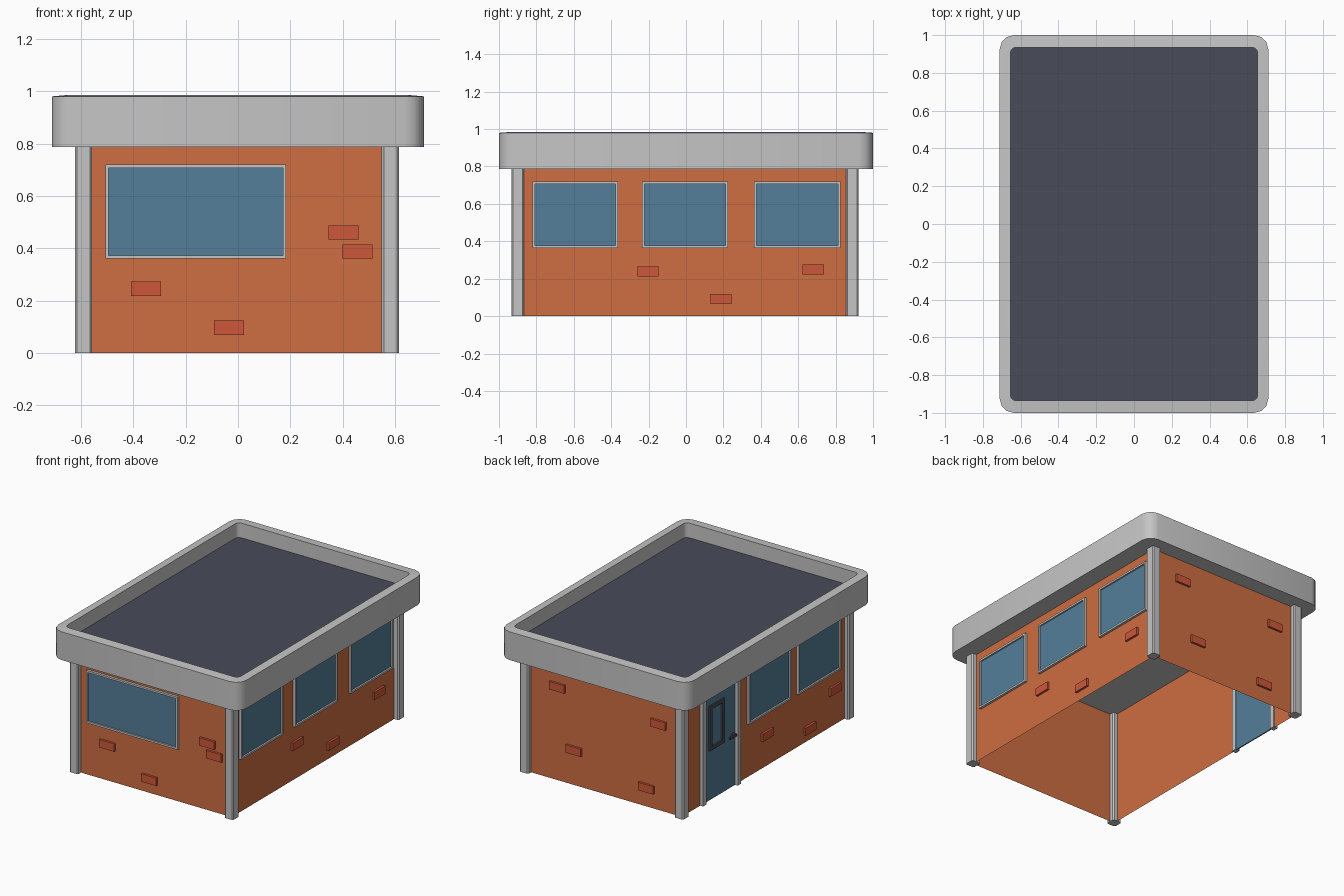
import bpy, bmesh, math
from mathutils import Vector

if "Cube" in bpy.data.objects:
    bpy.data.objects.remove(bpy.data.objects["Cube"])


def material(name, rgb):
    m = bpy.data.materials.new(name)
    m.diffuse_color = (*rgb, 1)
    m.use_nodes = True
    m.node_tree.nodes["Principled BSDF"].inputs["Base Color"].default_value = m.diffuse_color
    return m


WALL = material("orange wall", (0.62, 0.155, 0.054))
GREY = material("light grey", (0.56, 0.56, 0.56))
GLASS = material("blue glass", (0.09, 0.21, 0.32))
BRICK = material("red brick", (0.62, 0.095, 0.042))
DARK = material("dark slate", (0.065, 0.072, 0.10))

X0, X1, Y0, Y1 = -0.59, 0.582, -0.90, 0.889   # wall planes
EAVE = 0.787                                  # underside of roof

# each wall maps (u along the wall, z, d outward) to world space
SIDES = {
    "front": lambda u, z, d: (u, Y0 - d, z),
    "back": lambda u, z, d: (u, Y1 + d, z),
    "right": lambda u, z, d: (X1 + d, u, z),
    "left": lambda u, z, d: (X0 - d, u, z),
}


def finish(name, bm, *mats):
    bmesh.ops.recalc_face_normals(bm, faces=bm.faces)
    me = bpy.data.meshes.new(name)
    bm.to_mesh(me)
    bm.free()
    for m in mats:
        me.materials.append(m)
    ob = bpy.data.objects.new(name, me)
    bpy.context.collection.objects.link(ob)
    return ob


def boxes(name, side, specs, mat):
    """One object made of boxes (u0, u1, z0, z1, d0, d1) on a wall."""
    bm = bmesh.new()
    for u0, u1, z0, z1, d0, d1 in specs:
        lo, hi = Vector(SIDES[side](u0, z0, d0)), Vector(SIDES[side](u1, z1, d1))
        vs = bmesh.ops.create_cube(bm, size=1)["verts"]
        for v in vs:
            v.co = Vector([(lo[i] + hi[i]) / 2 + v.co[i] * (hi[i] - lo[i]) for i in range(3)])
    return finish(name, bm, mat)


def wall(name, side, panels):
    """Thin single-skin wall made of (u0, u1, z0, z1) panels."""
    bm = bmesh.new()
    for u0, u1, z0, z1 in panels:
        bm.faces.new([bm.verts.new(SIDES[side](u, z, 0))
                      for u, z in ((u0, z0), (u1, z0), (u1, z1), (u0, z1))])
    return finish(name, bm, WALL)


def frame(name, side, u0, u1, z0, z1, w, d0, d1, mat):
    boxes(name, side, [(u0, u0 + w, z0, z1, d0, d1), (u1 - w, u1, z0, z1, d0, d1),
                       (u0 + w, u1 - w, z0, z0 + w, d0, d1),
                       (u0 + w, u1 - w, z1 - w, z1, d0, d1)], mat)


def window(side, n, u0, u1, z0=0.365, z1=0.72):
    frame(f"{side}_window_frame_{n}", side, u0, u1, z0, z1, 0.013, 0.001, 0.018, GREY)
    boxes(f"{side}_window_glass_{n}", side,
          [(u0 + 0.01, u1 - 0.01, z0 + 0.01, z1 - 0.01, 0.001, 0.007)], GLASS)


# walls, with a doorway left open on the left side
DOOR0, DOOR1, DOOR_TOP = 0.30, 0.67, 0.73
wall("front_wall", "front", [(X0, X1, 0, EAVE)])
wall("back_wall", "back", [(X0, X1, 0, EAVE)])
wall("right_wall", "right", [(Y0, Y1, 0, EAVE)])
wall("left_wall", "left", [(Y0, DOOR0, 0, EAVE), (DOOR1, Y1, 0, EAVE),
                           (DOOR0, DOOR1, DOOR_TOP, EAVE)])

# windows
window("front", 1, -0.507, 0.184, 0.36)
for n, (a, b) in enumerate(((-0.82, -0.364), (-0.236, 0.225), (0.364, 0.826)), 1):
    window("right", n, a, b)
for n, (a, b) in enumerate(((-0.81, -0.35), (-0.275, 0.187)), 1):
    window("left", n, a, b)

# loose bricks standing out of the walls
BRICKS = {
    "front": [(0.403, 0.46), (0.457, 0.387), (-0.352, 0.245), (-0.034, 0.096)],
    "right": [(-0.203, 0.238), (0.187, 0.091), (0.68, 0.249)],
    "left": [(-0.025, 0.215), (-0.485, 0.08), (-0.757, 0.245)],
    "back": [(0.345, 0.64), (0.22, 0.24), (-0.418, 0.59), (-0.328, 0.13)],
}
for side, spots in BRICKS.items():
    boxes(f"{side}_bricks", side,
          [(u - 0.057, u + 0.057, z - 0.027, z + 0.027, 0.001, 0.016) for u, z in spots], BRICK)

# door with posts, small framed window and lever handle
boxes("door", "left", [(DOOR0, DOOR1, 0, DOOR_TOP, -0.006, 0.002)], GLASS)
boxes("door_frame", "left", [(DOOR0 - 0.02, DOOR0 + 0.015, 0, DOOR_TOP + 0.015, -0.012, 0.022),
                             (DOOR1 - 0.015, DOOR1 + 0.02, 0, DOOR_TOP + 0.015, -0.012, 0.022),
                             (DOOR0 + 0.015, DOOR1 - 0.015, DOOR_TOP - 0.015,
                              DOOR_TOP + 0.015, -0.012, 0.022)], GREY)
frame("door_window_frame", "left", 0.44, 0.60, 0.34, 0.645, 0.025, 0.002, 0.012, DARK)
boxes("door_handle", "left", [(0.335, 0.355, 0.345, 0.365, 0.002, 0.025),
                              (0.335, 0.405, 0.347, 0.363, 0.02, 0.03)], DARK)

# corner pillars with bevelled upright edges
for i, (x, y) in enumerate(((X0, Y0), (X1, Y0), (X0, Y1), (X1, Y1)), 1):
    bm = bmesh.new()
    bmesh.ops.create_cube(bm, size=1)
    for v in bm.verts:
        v.co = (x + v.co.x * 0.066, y + v.co.y * 0.066, (v.co.z + 0.5) * EAVE)
    upright = [e for e in bm.edges if abs(e.verts[0].co.z - e.verts[1].co.z) > 0.5]
    bmesh.ops.bevel(bm, geom=upright, offset=0.008, segments=1, affect='EDGES')
    finish(f"corner_pillar_{i}", bm, GREY)


# roof: stacked rounded rectangles forming a parapet around a sunken deck
def ring(bm, hx, hy, r, z, seg=3):
    vs = []
    for k, (sx, sy) in enumerate(((1, 1), (-1, 1), (-1, -1), (1, -1))):
        for j in range(seg + 1):
            a = math.pi / 2 * (k + j / seg)
            vs.append(bm.verts.new((sx * (hx - r) + r * math.cos(a),
                                    sy * (hy - r) + r * math.sin(a), z)))
    return vs


bm = bmesh.new()
rings = [ring(bm, 0.711, 1.0, 0.075, EAVE), ring(bm, 0.711, 1.0, 0.075, 0.980),
         ring(bm, 0.655, 0.935, 0.03, 0.985), ring(bm, 0.655, 0.935, 0.03, 0.885)]
bm.faces.new(rings[0])
for a, b in zip(rings, rings[1:]):
    for i in range(len(a)):
        j = (i + 1) % len(a)
        bm.faces.new((a[i], a[j], b[j], b[i]))
deck = bm.faces.new(rings[-1])
deck.material_index = 1
roof = finish("roof", bm, GREY, DARK)
bpy.context.view_layer.objects.active = roof
roof.select_set(True)
bpy.ops.object.shade_smooth_by_angle(angle=math.radians(40))
